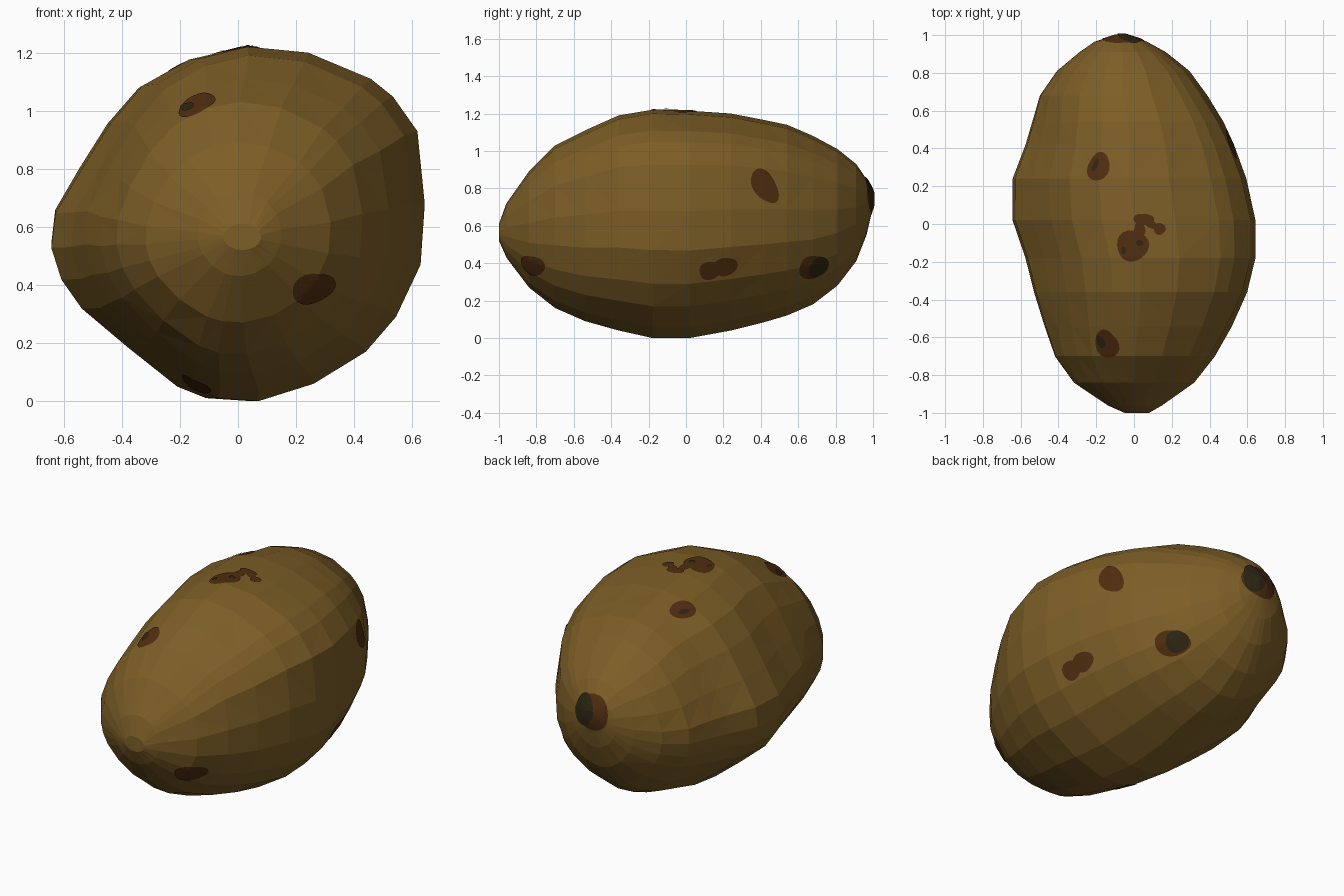
import bpy, bmesh, math
from mathutils import Vector
from mathutils.bvhtree import BVHTree

if "Cube" in bpy.data.objects:
    bpy.data.objects.remove(bpy.data.objects["Cube"])


def material(name, rgb):
    m = bpy.data.materials.new(name)
    m.diffuse_color = (*rgb, 1)
    m.use_nodes = True
    m.node_tree.nodes["Principled BSDF"].inputs["Base Color"].default_value = m.diffuse_color
    return m


SKIN = material("potato_skin", (0.205, 0.113, 0.020))
BROWN = material("reddish_brown", (0.080, 0.027, 0.005))
DARK = material("dark_pit", (0.027, 0.019, 0.006))


def finish(bm, name, mat):
    me = bpy.data.meshes.new(name)
    bm.to_mesh(me)
    me.materials.append(mat)
    ob = bpy.data.objects.new(name, me)
    bpy.context.collection.objects.link(ob)
    return ob


# Body: lopsided cross-section (x, z), swept through stations along y
SECTION = [(0, 1.22), (.22, 1.2), (.45, 1.11), (.53, 1.05), (.62, .93), (.645, .68),
           (.63, .47), (.54, .29), (.43, .17), (.24, .06), (.04, 0), (-.11, .01),
           (-.21, .05), (-.38, .185), (-.54, .32), (-.61, .42), (-.645, .53),
           (-.63, .65), (-.54, .80), (-.44, .96), (-.33, 1.09), (-.17, 1.18)]
# y, left, right, bottom, top
STATIONS = [(-1, -.05, .08, .52, .61), (-.96, -.14, .15, .43, .72),
            (-.84, -.32, .32, .27, .89), (-.7, -.42, .43, .16, 1.03),
            (-.54, -.475, .52, .09, 1.11), (-.36, -.53, .60, .04, 1.19),
            (-.18, -.575, .643, 0, 1.22), (.02, -.643, .643, 0, 1.215),
            (.24, -.643, .595, .04, 1.20), (.42, -.575, .53, .085, 1.165),
            (.54, -.54, .475, .12, 1.14), (.68, -.5, .39, .18, 1.08),
            (.81, -.41, .295, .28, 1.01), (.91, -.29, .17, .41, .93),
            (.965, -.21, .07, .55, .85), (1, -.10, -.04, .70, .78)]

bm = bmesh.new()
rings = []
for y, x0, x1, z0, z1 in STATIONS:
    ring = []
    for sx, sz in SECTION:
        p = Vector((sx / .645, (sz - .61) / .61))
        p = p.normalized().lerp(p, 1 - y * y)      # rounder toward the ends
        ring.append(bm.verts.new(((x0 + x1) / 2 + p.x * (x1 - x0) / 2, y,
                                  (z0 + z1) / 2 + p.y * (z1 - z0) / 2)))
    rings.append(ring)
n = len(SECTION)
for a, b in zip(rings, rings[1:]):
    for i in range(n):
        j = (i + 1) % n
        bm.faces.new((a[i], a[j], b[j], b[i]))
bm.faces.new(rings[0])
bm.faces.new(rings[-1])
bmesh.ops.recalc_face_normals(bm, faces=bm.faces)
bmesh.ops.triangulate(bm, faces=bm.faces)
tree = BVHTree.FromBMesh(bm)
finish(bm, "potato_body", SKIN)


# Spots: thin patches wrapped on the skin
def spot(name, center, axis, r_long, r_short, mat, lift):
    p = tree.find_nearest(Vector(center))[0]
    nrm = Vector((p.x / .41, p.y, (p.z - .61) / .37)).normalized()
    u = Vector(axis)
    u = (u - nrm * u.dot(nrm)).normalized()
    v = nrm.cross(u)

    def wrap(a, b):
        o = p + u * a + v * b
        hit = tree.ray_cast(o + nrm * .3, -nrm)[0] or o
        return sb.verts.new(hit + nrm * lift)

    sb = bmesh.new()
    segs, loops = 20, 5
    mid = wrap(0, 0)
    prev = None
    for k in range(1, loops + 1):
        cur = []
        for i in range(segs):
            t = 2 * math.pi * i / segs
            f = k / loops * (1 + .05 * math.sin(3 * t + 1))
            cur.append(wrap(r_long * f * math.cos(t), r_short * f * math.sin(t)))
        for i in range(segs):
            j = (i + 1) % segs
            if prev:
                sb.faces.new((prev[i], cur[i], cur[j], prev[j]))
            else:
                sb.faces.new((mid, cur[i], cur[j]))
        prev = cur
    finish(sb, name, mat)


X, Y = (1, 0, 0), (0, 1, 0)
BROWN_SPOTS = [
    ("front_top_spot", (-.15, -.64, 1.03), Y, .08, .068),
    ("front_low_spot", (.27, -.83, .38), (.78, .62, 0), .095, .06),
    ("under_spot", (-.15, -.25, .04), Y, .08, .055),
    ("right_high_spot", (.5, .415, .81), (0, .6, -.75), .10, .065),
    ("right_low_spot_a", (.55, .13, .36), Y, .06, .055),
    ("right_low_spot_b", (.55, .215, .375), Y, .065, .055),
    ("right_rear_spot", (.32, .70, .36), (-.8, .6, 0), .10, .07),
    ("rear_tip_spot", (-.065, .99, .77), X, .11, .10),
    ("top_rear_spot", (-.195, .305, 1.16), (.3, 1, 0), .078, .062),
    ("top_spot", (-.01, -.115, 1.22), X, .085, .082),
    ("top_streak_a", (.03, -.03, 1.22), Y, .045, .03),
    ("top_streak_b", (.05, .025, 1.21), X, .055, .03),
    ("top_streak_c", (.09, 0, 1.21), (1, -.6, 0), .04, .022),
    ("top_streak_d", (.135, -.025, 1.21), X, .032, .032),
]
DARK_SPOTS = [
    ("front_top_pit", (-.185, -.63, 1.03), (-.4, 1, 0), .038, .022),
    ("right_rear_pit", (.30, .72, .37), (-.8, .6, 0), .065, .062),
    ("rear_tip_pit", (-.02, .99, .77), (0, 0, 1), .09, .065),
    ("top_rear_pit", (-.215, .315, 1.16), (.4, 1, 0), .035, .015),
    ("top_pit_a", (.03, -.10, 1.22), X, .02, .015),
    ("top_pit_b", (-.06, -.14, 1.22), Y, .02, .012),
]
for s in BROWN_SPOTS:
    spot(*s, BROWN, .004)
for s in DARK_SPOTS:
    spot(*s, DARK, .008)
